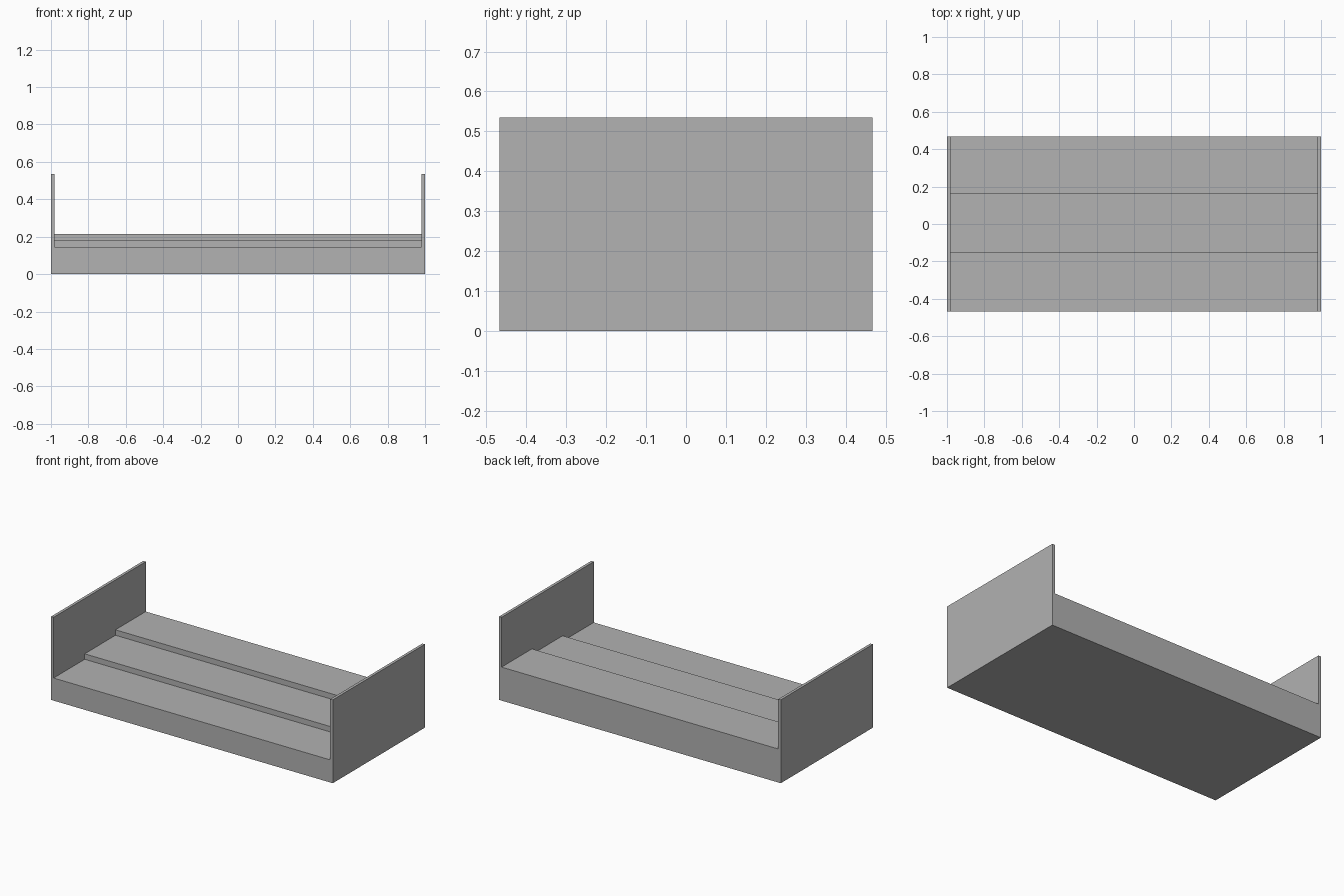
import bpy
import bmesh
from mathutils import Vector

default_cube = bpy.data.objects.get("Cube")
if default_cube:
    bpy.data.objects.remove(default_cube, do_unlink=True)

HALF_LENGTH, HALF_DEPTH, HEIGHT = 1.0, 0.467, 0.535
PANEL = 0.018                       # end panel thickness
STEP_HEIGHTS = (0.145, 0.18, 0.215)  # front to back
RISERS = (-0.152, 0.16)             # y of the two risers

grey = bpy.data.materials.new("plain_grey")
grey.use_nodes = True
colour = (0.445, 0.445, 0.445, 1)
grey.diffuse_color = colour
grey.node_tree.nodes["Principled BSDF"].inputs["Base Color"].default_value = colour


def prism(name, profile, half_length):
    """Extrude a (y, z) profile along x, centred on x = 0."""
    bm = bmesh.new()
    face = bm.faces.new([bm.verts.new((-half_length, y, z)) for y, z in profile])
    grown = bmesh.ops.extrude_face_region(bm, geom=[face])["geom"]
    verts = [v for v in grown if isinstance(v, bmesh.types.BMVert)]
    bmesh.ops.translate(bm, verts=verts, vec=Vector((2 * half_length, 0, 0)))
    bmesh.ops.recalc_face_normals(bm, faces=bm.faces)
    mesh = bpy.data.meshes.new(name)
    bm.to_mesh(mesh)
    bm.free()
    mesh.materials.append(grey)
    obj = bpy.data.objects.new(name, mesh)
    bpy.context.collection.objects.link(obj)
    return obj


# Solid block with the outer outline
d = HALF_DEPTH
body = prism("stepped_stand", [(-d, 0), (d, 0), (d, HEIGHT), (-d, HEIGHT)], HALF_LENGTH)

# Stepped opening between the end panels, overshooting front, back and top
edges = (-1, *RISERS, 1)
stairs = []
for i, z in enumerate(STEP_HEIGHTS):
    stairs += [(edges[i], z), (edges[i + 1], z)]
cutter = prism("opening_cutter", stairs + [(1, 1), (-1, 1)], HALF_LENGTH - PANEL)
cutter.hide_render = True

cut = body.modifiers.new("opening", "BOOLEAN")
cut.operation = "DIFFERENCE"
cut.solver = "EXACT"
cut.object = cutter

# Bake the cut and drop the helper
bpy.context.view_layer.objects.active = body
bpy.ops.object.modifier_apply(modifier=cut.name)
bpy.data.objects.remove(cutter, do_unlink=True)
